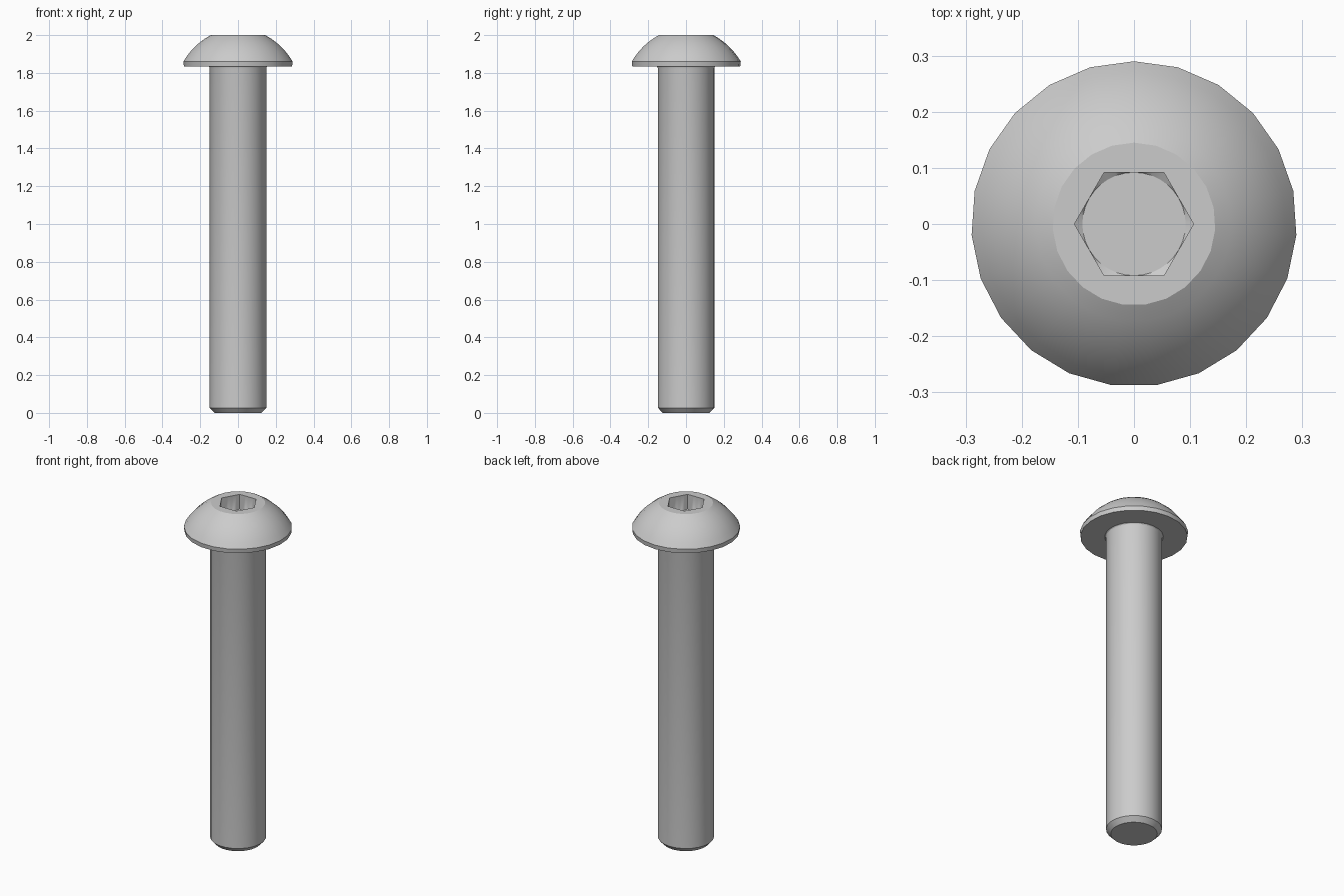
import bpy, bmesh, math

cube = bpy.data.objects.get("Cube")
if cube:
    bpy.data.objects.remove(cube, do_unlink=True)

SIDES = 23
RIM, TOP, NECK = 0.29, 0.145, 0.157
UNDER, RIM_TOP, HEIGHT = 1.835, 1.86, 2.0
APOTHEM, FLOOR = 0.092, 1.905

steel = bpy.data.materials.new("steel grey")
steel.use_nodes = True
steel.diffuse_color = (0.6, 0.6, 0.6, 1)
steel.node_tree.nodes["Principled BSDF"].inputs["Base Color"].default_value = (0.6, 0.6, 0.6, 1)


def circle(bm, r, z):
    angles = [math.pi / 2 + math.tau * i / SIDES for i in range(SIDES)]
    return [bm.verts.new((r * math.cos(a), r * math.sin(a), z)) for a in angles]


def bridge(bm, a, b):
    n = len(a)
    for i in range(n):
        j = (i + 1) % n
        bm.faces.new((a[i], a[j], b[j], b[i]))


def lathe(bm, profile):
    rings = [circle(bm, r, z) for r, z in profile]
    for a, b in zip(rings, rings[1:]):
        bridge(bm, a, b)
    return rings


def loop_edges(bm, ring):
    return [bm.edges.get((ring[i - 1], ring[i])) for i in range(len(ring))]


def finish(bm, name):
    bmesh.ops.recalc_face_normals(bm, faces=bm.faces[:])
    mesh = bpy.data.meshes.new(name)
    bm.to_mesh(mesh)
    bm.free()
    mesh.materials.append(steel)
    obj = bpy.data.objects.new(name, mesh)
    bpy.context.collection.objects.link(obj)
    bpy.ops.object.select_all(action="DESELECT")
    obj.select_set(True)
    bpy.context.view_layer.objects.active = obj
    bpy.ops.object.shade_smooth_by_angle(angle=math.radians(30))


# Shaft with chamfered tip and small fillet under the head
bm = bmesh.new()
rings = lathe(bm, [(0.125, 0), (0.15, 0.027), (0.15, 1.822), (0.152, 1.83), (NECK, UNDER)])
bm.faces.new(rings[0])
finish(bm, "shaft")

# Domed head: underside, rim and a shallow arc up to the flat top
bm = bmesh.new()
profile = [(NECK, UNDER), (RIM - 0.003, UNDER), (RIM, RIM_TOP)]
chord_r, chord_z = TOP - RIM, HEIGHT - RIM_TOP
length = math.hypot(chord_r, chord_z)
STEPS, BULGE = 6, 0.014
for i in range(1, STEPS + 1):
    t = i / STEPS
    out = 4 * BULGE * t * (1 - t)
    profile.append((RIM + chord_r * t + out * chord_z / length,
                    RIM_TOP + chord_z * t - out * chord_r / length))
rings = lathe(bm, profile)

# Hexagonal socket whose corners slope in to a round floor
mouth, wall, floor = [], [], []
for i in range(36):
    a = math.tau * i / 36
    r = APOTHEM / math.cos((a % (math.pi / 3)) - math.pi / 6)
    c, s = math.cos(a), math.sin(a)
    mouth.append(bm.verts.new((r * c, r * s, HEIGHT)))
    wall.append(bm.verts.new((r * c, r * s, FLOOR + 0.001 + (r - APOTHEM) * 0.5)))
    floor.append(bm.verts.new((APOTHEM * c, APOTHEM * s, FLOOR)))
bridge(bm, mouth, wall)
bridge(bm, wall, floor)
bm.faces.new(floor)
bmesh.ops.triangle_fill(bm, use_beauty=True,
                        edges=loop_edges(bm, rings[-1]) + loop_edges(bm, mouth))
finish(bm, "head")
